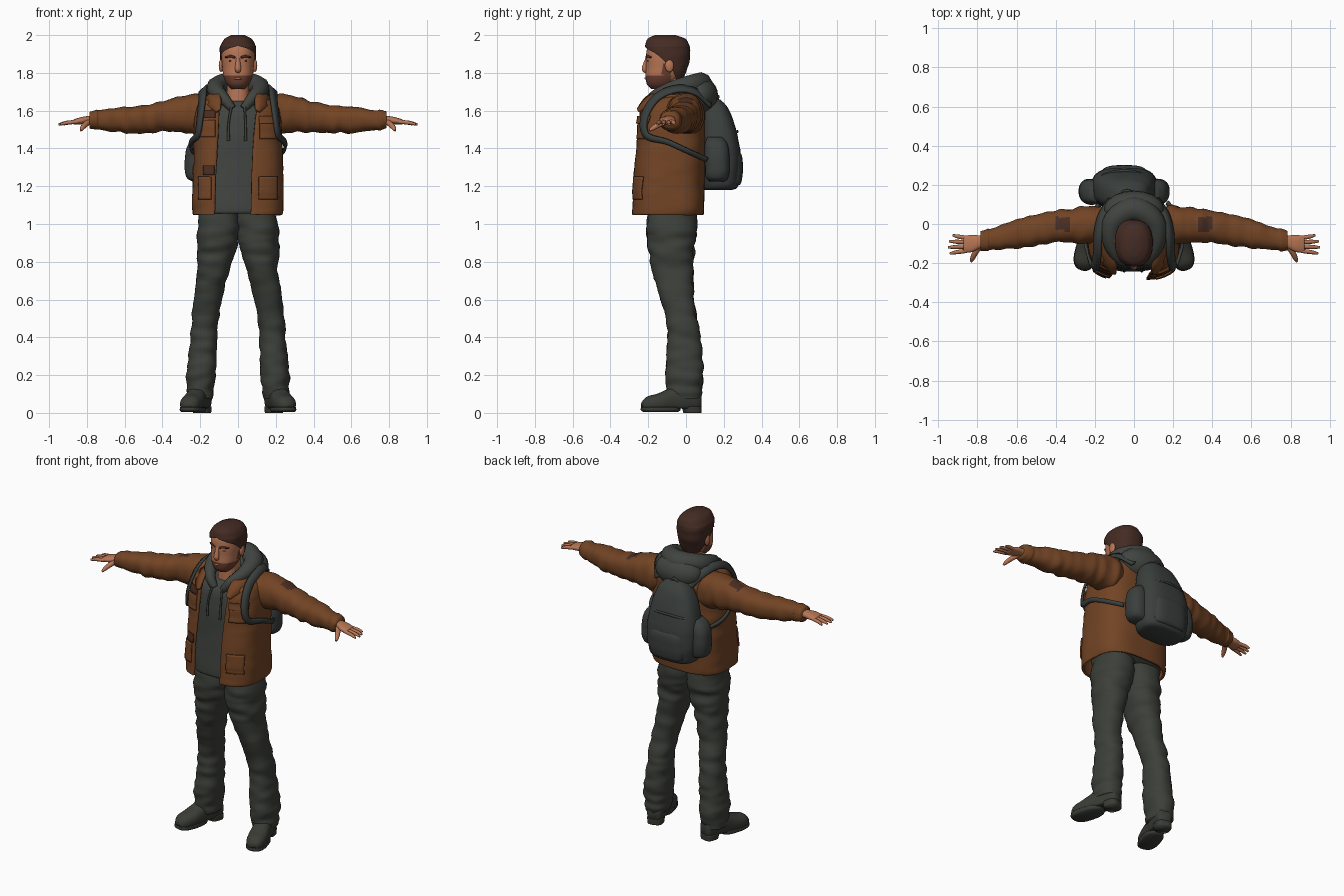
import bpy, bmesh, math
from mathutils import Vector, noise

cube = bpy.data.objects.get("Cube")
if cube:
    bpy.data.objects.remove(cube)


def material(name, *rgb):
    m = bpy.data.materials.new(name)
    m.use_nodes = True
    m.diffuse_color = (*rgb, 1)
    m.node_tree.nodes["Principled BSDF"].inputs["Base Color"].default_value = (*rgb, 1)
    return m


JACKET = material("brown canvas", .17, .058, .018)
PATCH = material("dark brown", .07, .027, .016)
TROUSER = material("charcoal trousers", .046, .050, .041)
HOODIE = material("grey hoodie", .052, .058, .051)
PACK = material("pack grey", .042, .049, .045)
BOOT = material("boot grey", .042, .045, .036)
SKIN = material("skin", .47, .18, .09)
HAIR = material("dark hair", .058, .024, .017)
BEARD = material("beard", .15, .05, .03)


def finish(name, bm, *mats):
    bmesh.ops.remove_doubles(bm, verts=bm.verts, dist=.0002)
    bmesh.ops.recalc_face_normals(bm, faces=bm.faces)
    me = bpy.data.meshes.new(name)
    bm.to_mesh(me)
    bm.free()
    for m in mats:
        me.materials.append(m)
    for p in me.polygons:
        p.use_smooth = True
    ob = bpy.data.objects.new(name, me)
    bpy.context.collection.objects.link(ob)
    return ob


def spline(pts, sub):
    """Smooth interpolation through tuples of any length."""
    out = []
    for i in range(len(pts) - 1):
        a, b, c, d = (pts[max(i - 1, 0)], pts[i], pts[i + 1], pts[min(i + 2, len(pts) - 1)])
        for k in range(sub):
            t = k / sub
            out.append([q + .5 * t * (r - p + t * (2 * p - 5 * q + 4 * r - w + t * (3 * (q - r) + w - p)))
                        for p, q, r, w in zip(a, b, c, d)])
    return out + [list(pts[-1])]


AXES = {"x": lambda s, u, v: Vector((s, u, v)),
        "y": lambda s, u, v: Vector((u, s, v)),
        "z": lambda s, u, v: Vector((u, v, s))}


def loft(name, rings, mats, axis="z", side=1, n=2.3, seg=40, sub=5, fold=0, floor=None):
    """Rings: along, centre u, centre v, radius u, radius v, optional left and right opening angle."""
    bm, rows = bmesh.new(), []
    stretch = AXES[axis](24, 7, 7)
    for s, u, v, ru, rv, *gap in spline(rings, sub):
        gl, gr = gap or (0, 0)
        row = []
        for k in range(seg + 1):
            t = math.radians(gl + (360 - gl - gr) * k / seg)
            a, b = math.sin(t), -math.cos(t)
            du = ru * math.copysign(abs(a) ** (2 / n), a)
            dv = rv * math.copysign(abs(b) ** (2 / n), b)
            f = 1
            if fold:
                f += fold * noise.noise(AXES[axis](s, u + du, v + dv) * stretch + Vector((side, 0, 0)))
            p = AXES[axis](s, u + du * f, v + dv * f)
            if floor is not None:
                p.z = max(p.z, floor)
            p.x *= side
            row.append(bm.verts.new(p))
        rows.append(row)
    for a, b in zip(rows, rows[1:]):
        for k in range(seg):
            bm.faces.new((a[k], a[k + 1], b[k + 1], b[k]))
    for row, ring in ((rows[0], rings[0]), (rows[-1], rings[-1])):
        if sum(ring[5:]) < 1:
            bm.faces.new(row[:-1])
    return finish(name, bm, *mats)


def tube(name, pts, mat, side=1):
    """Round strand through points of x, y, z, radius."""
    path = spline(pts, 5)
    cu = bpy.data.curves.new(name, "CURVE")
    cu.dimensions, cu.bevel_depth, cu.bevel_resolution, cu.use_fill_caps = "3D", 1, 3, True
    sp = cu.splines.new("POLY")
    sp.points.add(len(path) - 1)
    for p, (x, y, z, r) in zip(sp.points, path):
        p.co, p.radius = (x * side, y, z, 1), r
    sp.use_smooth = True
    cu.materials.append(mat)
    ob = bpy.data.objects.new(name, cu)
    bpy.context.collection.objects.link(ob)
    return ob


def ribbon(name, pts, mat, side, thick=.014):
    """Flat band hugging the torso, through points of x, y, z, half width."""
    path, bm, rows = spline(pts, 6), bmesh.new(), []
    for i, (x, y, z, w) in enumerate(path):
        t = Vector(path[min(i + 1, len(path) - 1)][:3]) - Vector(path[max(i - 1, 0)][:3])
        p = Vector((x, y, z))
        across = t.cross(p - Vector((0, -.08, 1.5))).normalized() * w
        rows.append([bm.verts.new(((q.x) * side, q.y, q.z)) for q in (p - across, p, p + across)])
    for a, b in zip(rows, rows[1:]):
        for k in range(2):
            bm.faces.new((a[k], a[k + 1], b[k + 1], b[k]))
    ob = finish(name, bm, mat)
    mod = ob.modifiers.new("thickness", "SOLIDIFY")
    mod.thickness, mod.offset = thick, 0
    return ob


def ball(name, loc, size, mat):
    bm = bmesh.new()
    bmesh.ops.create_uvsphere(bm, u_segments=20, v_segments=12, radius=1)
    ob = finish(name, bm, mat)
    ob.location, ob.scale = loc, size
    return ob


def patch(name, x0, x1, z0, z1, mat, target, lift=.004):
    """Cloth panel projected onto the front of a garment."""
    bm = bmesh.new()
    bmesh.ops.create_grid(bm, x_segments=10, y_segments=10, size=.5)
    for v in bm.verts:
        v.co = ((x0 + x1) / 2 + v.co.x * (x1 - x0), -.5, (z0 + z1) / 2 + v.co.y * (z1 - z0))
    ob = finish(name, bm, mat)
    wrap = ob.modifiers.new("wrap", "SHRINKWRAP")
    wrap.target, wrap.wrap_method, wrap.wrap_mode = target, "PROJECT", "ABOVE_SURFACE"
    wrap.use_project_y, wrap.use_positive_direction, wrap.offset = True, True, lift
    mod = ob.modifiers.new("thickness", "SOLIDIFY")
    mod.thickness, mod.offset = .008, 0


# Head, with the beard coloured by position along the jaw
head = loft("head", [(1.715, 0, -.145, .035, .04), (1.74, 0, -.135, .06, .072), (1.78, 0, -.122, .077, .092),
                     (1.83, 0, -.108, .083, .104), (1.88, 0, -.102, .087, .11), (1.93, 0, -.1, .083, .105),
                     (1.97, 0, -.1, .055, .08)], (SKIN, BEARD), sub=8, seg=56)
for p in head.data.polygons:
    c = p.center
    if c.y < -.08 and (c.z < 1.787 or (c.y > -.125 and c.z < 1.85)):
        p.material_index = 1
loft("neck", [(1.58, 0, -.08, .075, .075), (1.66, 0, -.085, .062, .07), (1.77, 0, -.085, .058, .065)], (SKIN,))
hair = loft("hair", [(1.765, 0, -.075, .065, .06, 110, 110), (1.81, 0, -.09, .085, .092, 100, 100),
                     (1.86, 0, -.095, .094, .113, 84, 84), (1.905, 0, -.096, .097, .119, 58, 58),
                     (1.93, 0, -.098, .096, .12, 25, 25), (1.945, 0, -.1, .093, .119, 0, 0),
                     (1.98, 0, -.105, .072, .1, 0, 0), (2, 0, -.11, .035, .055, 0, 0)], (HAIR,), fold=.05)
tube("nose", [(0, -.203, 1.878, .011), (0, -.213, 1.85, .013), (0, -.218, 1.82, .017), (0, -.207, 1.808, .012)], SKIN)
tube("mouth", [(-.026, -.204, 1.768, .003), (0, -.215, 1.771, .006), (.026, -.204, 1.768, .003)], SKIN)
for s, label in ((1, "left"), (-1, "right")):
    ball(label + "_ear", (s * .09, -.088, 1.838), (.012, .023, .034), SKIN)
    ball(label + "_eye", (s * .036, -.198, 1.864), (.013, .008, .005), HAIR)
    tube(label + "_brow", [(.014, -.209, 1.881, .006), (.04, -.204, 1.888, .007), (.067, -.185, 1.882, .004)], HAIR, s)

# Hoodie body, gathered hood and drawstrings
loft("hoodie_body", [(1.055, -.01, -.085, .2, .15), (1.09, -.01, -.085, .205, .158), (1.3, 0, -.08, .205, .152),
                     (1.5, 0, -.075, .2, .15), (1.6, 0, -.07, .17, .135), (1.65, 0, -.06, .11, .1)],
     (HOODIE,), n=2.7, fold=.03)
collar_half = [(.03, -.195, 1.61, .022), (.075, -.175, 1.665, .032), (.115, -.09, 1.705, .045), (.1, .015, 1.73, .058)]
tube("hood_rim", [(-x, y, z, r) for x, y, z, r in collar_half] + [(0, .075, 1.738, .066)] + collar_half[::-1], HOODIE)
ball("hood_drape", (0, .07, 1.68), (.155, .1, .1), HOODIE)
for s, x in ((1, .04), (-1, .05)):
    tube("drawstring", [(.035, -.212, 1.62, .007), (x, -.232, 1.53, .006), (x, -.24, 1.44, .008)], PACK, s)

# Open jacket with collar and pockets
jacket = loft("jacket_body", [(1.05, -.003, -.098, .232, .182, 9, 22), (1.08, 0, -.095, .235, .184, 9, 22),
                              (1.25, 0, -.09, .232, .183, 10, 21), (1.42, 0, -.082, .228, .176, 12, 19),
                              (1.55, 0, -.075, .222, .17, 15, 18), (1.62, 0, -.068, .208, .162, 20, 20),
                              (1.66, 0, -.05, .175, .14, 30, 30), (1.69, 0, -.03, .13, .11, 50, 50)],
              (JACKET,), n=3, seg=70, sub=7, fold=.025)
shell = jacket.modifiers.new("thickness", "SOLIDIFY")
shell.thickness, shell.offset = .014, 0
patch("left_chest_pocket", .115, .2, 1.45, 1.55, JACKET, jacket)
patch("left_chest_flap", .11, .205, 1.53, 1.57, JACKET, jacket, .011)
patch("right_chest_flap", -.2, -.12, 1.56, 1.6, PATCH, jacket)
patch("right_chest_pocket", -.2, -.12, 1.46, 1.55, JACKET, jacket)
patch("left_lower_pocket", .11, .205, 1.13, 1.25, JACKET, jacket)
patch("right_lower_pocket", -.205, -.14, 1.13, 1.25, JACKET, jacket)
patch("right_lower_flap", -.18, -.125, 1.26, 1.31, PATCH, jacket)

for s, label in ((1, "left"), (-1, "right")):
    ribbon(label + "_collar", [(.14, -.02, 1.69, .03), (.14, -.12, 1.685, .035), (.125, -.2, 1.65, .04),
                               (.105, -.252, 1.60, .015)], JACKET, s)
    # Sleeve with a dark shoulder tab on its upper face
    sleeve = loft(label + "_sleeve", [(.12, -.01, 1.57, .085, .09), (.2, -.005, 1.58, .098, .107),
                                      (.3, -.008, 1.578, .09, .096), (.4, -.014, 1.567, .082, .08),
                                      (.52, -.035, 1.553, .08, .073), (.62, -.055, 1.55, .072, .068),
                                      (.72, -.077, 1.55, .056, .054), (.74, -.08, 1.55, .055, .052),
                                      (.75, -.082, 1.55, .058, .054), (.785, -.087, 1.55, .05, .046)],
                  (JACKET, PATCH), axis="x", side=s, fold=.12, sub=7)
    for p in sleeve.data.polygons:
        if .33 < abs(p.center.x) < .4 and p.center.z > 1.6 and abs(p.center.y) < .035:
            p.material_index = 1
    # Hand
    loft(label + "_palm", [(.75, -.086, 1.55, .03, .024), (.79, -.092, 1.551, .034, .021),
                           (.83, -.1, 1.547, .044, .019), (.87, -.103, 1.54, .042, .014)], (SKIN,), "x", s)
    for i, length in enumerate((.055, .073, .08, .07)):
        y = -.071 - i * .022
        spread = (1.5 - i) * .009
        tube(label + "_finger", [(.855, y, 1.541, .011), (.87 + length / 2, y + spread / 2, 1.536, .0105),
                                 (.87 + length, y + spread, 1.527, .006)], SKIN, s)
    tube(label + "_thumb", [(.785, -.105, 1.545, .016), (.81, -.145, 1.525, .015), (.825, -.175, 1.507, .012),
                            (.832, -.192, 1.495, .006)], SKIN, s)
    # Trouser leg
    loft(label + "_leg", [(1.09, .095, -.075, .105, .13), (.95, .104, -.078, .112, .13), (.86, .115, -.076, .104, .118),
                          (.75, .132, -.07, .083, .108), (.6, .16, -.046, .076, .088), (.47, .177, -.02, .071, .082),
                          (.38, .184, -.01, .07, .09), (.28, .19, -.01, .075, .094), (.18, .197, -.01, .077, .098),
                          (.12, .2, -.01, .07, .09), (.075, .2, -.008, .066, .084)],
         (TROUSER,), side=s, fold=.13, sub=7)
    # Boot, sole and heel, toes turned outward
    upper = loft(label + "_boot", [(.078, 0, .06, .03, .035), (.055, 0, .075, .048, .07), (-.02, 0, .08, .054, .085),
                                   (-.08, 0, .066, .055, .07), (-.15, 0, .052, .059, .052),
                                   (-.21, 0, .045, .05, .042), (-.24, 0, .038, .025, .022)],
                 (BOOT,), "y", floor=.024)
    sole = loft(label + "_sole", [(.006, 0, -.14, .055, .095), (.015, 0, -.14, .061, .106), (.03, 0, -.14, .06, .105)],
                (BOOT,), n=2.6)
    heel = loft(label + "_heel", [(0, 0, .035, .046, .045), (.035, 0, .03, .049, .05)], (BOOT,), n=3)
    for part in (upper, sole, heel):
        part.location.x, part.rotation_euler.z = s * .2, s * .28
    # Shoulder strap running over the shoulder and back under the arm
    ribbon(label + "_strap", [(.11, .13, 1.63, .022), (.16, .05, 1.7, .024), (.183, -.05, 1.715, .025),
                              (.188, -.155, 1.67, .024), (.2, -.218, 1.57, .022), (.215, -.21, 1.47, .018),
                              (.246, -.1, 1.435, .014), (.244, .0, 1.39, .013), (.17, .11, 1.34, .013)], PACK, s)
    # Backpack side pocket
    loft(label + "_pack_pocket", [(1.225, s * .15 - .05, .165, .04, .04), (1.25, s * .165 - .05, .165, .06, .06),
                                  (1.34, s * .17 - .05, .165, .062, .066), (1.42, s * .16 - .05, .16, .055, .06),
                                  (1.46, s * .14 - .05, .155, .035, .04)], (PACK,), fold=.06)

# Backpack body, outer pocket, lid seam and carry loop
loft("backpack", [(1.18, -.05, .17, .11, .07), (1.2, -.05, .18, .15, .095), (1.3, -.05, .185, .168, .105),
                  (1.42, -.05, .18, .163, .103), (1.54, -.045, .165, .138, .088), (1.62, -.035, .15, .1, .068),
                  (1.66, -.03, .14, .05, .04)], (PACK,), n=2.8, fold=.03)
loft("pack_outer_pocket", [(1.2, -.05, .23, .09, .04), (1.22, -.05, .24, .115, .054), (1.3, -.05, .243, .12, .058),
                           (1.36, -.05, .243, .115, .054), (1.385, -.05, .24, .1, .04)], (PACK,), n=3, fold=.03)
tube("pack_lid_seam", [(-.2, .17, 1.47, .007), (-.165, .245, 1.48, .007), (-.05, .272, 1.49, .007),
                       (.065, .245, 1.48, .007), (.1, .17, 1.47, .007)], PACK)
tube("pack_loop", [(-.07, .16, 1.64, .008), (-.035, .17, 1.675, .008), (0, .16, 1.64, .008)], PACK)
